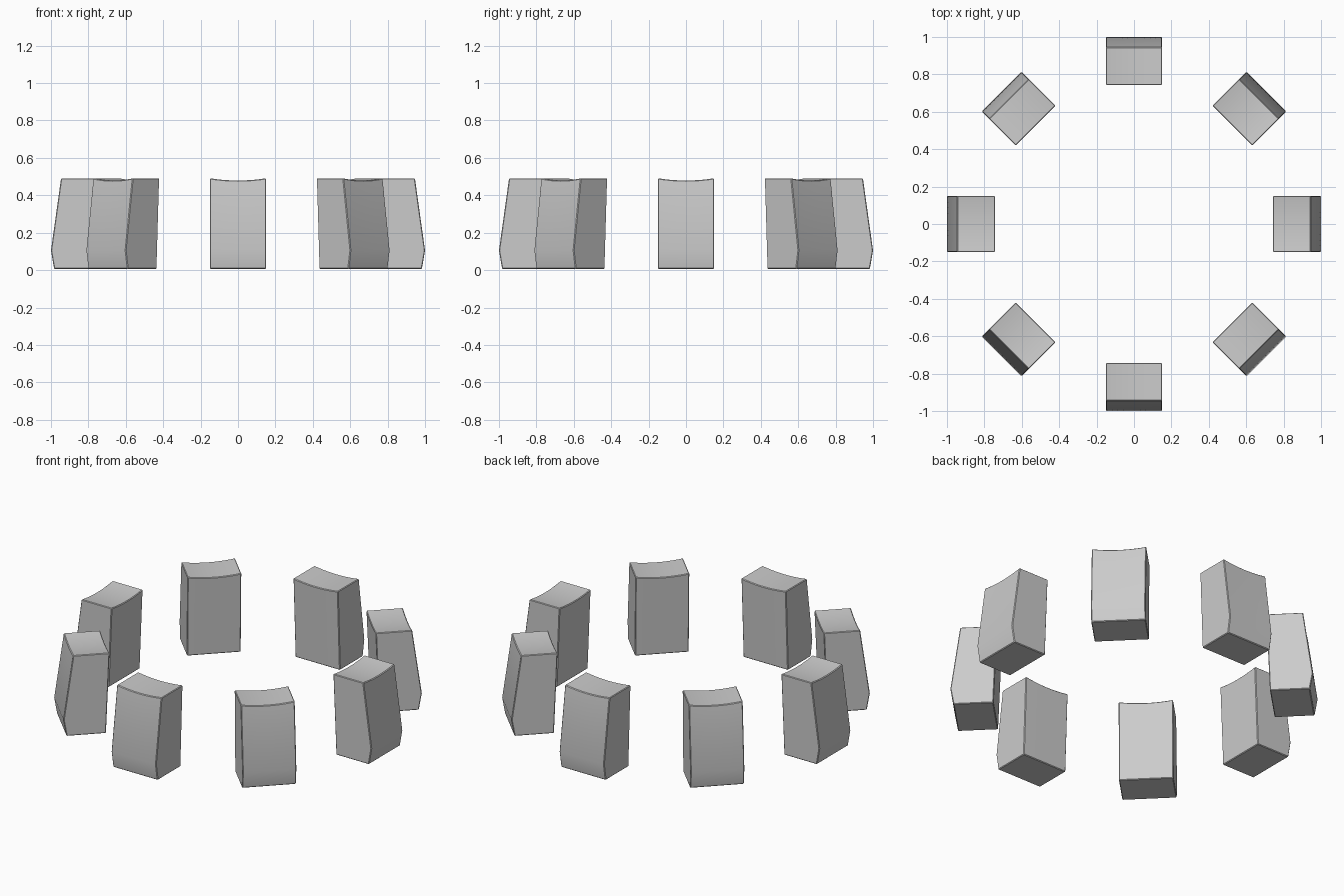
import bpy, bmesh, math

if "Cube" in bpy.data.objects:
    bpy.data.objects.remove(bpy.data.objects["Cube"])

COUNT = 8
HALF_WIDTH = 0.15
STEPS = 10
DIP = 0.012
BASE, TOP = 0.006, 0.491

# radial profile (radius, height) of one block, outer side first
PROFILE = [(0.983, BASE), (1.0, 0.105), (0.946, TOP), (0.743, TOP), (0.763, BASE)]


def block_mesh():
    bm = bmesh.new()
    rings = []
    for i in range(STEPS + 1):
        t = -1 + 2 * i / STEPS
        ring = []
        for r, z in PROFILE:
            # the top sags gently across the width
            dz = DIP * (1 - t * t) if z == TOP else 0
            ring.append(bm.verts.new((r, t * HALF_WIDTH, z - dz)))
        rings.append(ring)
    n = len(PROFILE)
    for a, b in zip(rings, rings[1:]):
        for k in range(n):
            bm.faces.new((a[k], a[(k + 1) % n], b[(k + 1) % n], b[k]))
    bm.faces.new(rings[0])
    bm.faces.new(rings[-1])
    bmesh.ops.recalc_face_normals(bm, faces=bm.faces)
    # fine softening of the sharp edges
    sharp = [e for e in bm.edges if e.calc_face_angle(0) > math.radians(40)]
    bmesh.ops.bevel(bm, geom=sharp, offset=0.004, segments=1,
                    profile=0.5, affect='EDGES')
    mesh = bpy.data.meshes.new("block")
    bm.to_mesh(mesh)
    bm.free()
    return mesh


# ring of blocks around the centre
mesh = block_mesh()
for i in range(COUNT):
    ob = bpy.data.objects.new(f"ring_block_{i + 1}", mesh)
    bpy.context.collection.objects.link(ob)
    ob.rotation_euler.z = i * math.tau / COUNT
    ob.select_set(True)
    bpy.context.view_layer.objects.active = ob

bm = bmesh.new()
bm.from_mesh(mesh)
for f in bm.faces:
    f.smooth = True
for e in bm.edges:
    e.smooth = e.calc_face_angle(0) < math.radians(30)
bm.to_mesh(mesh)
bm.free()
